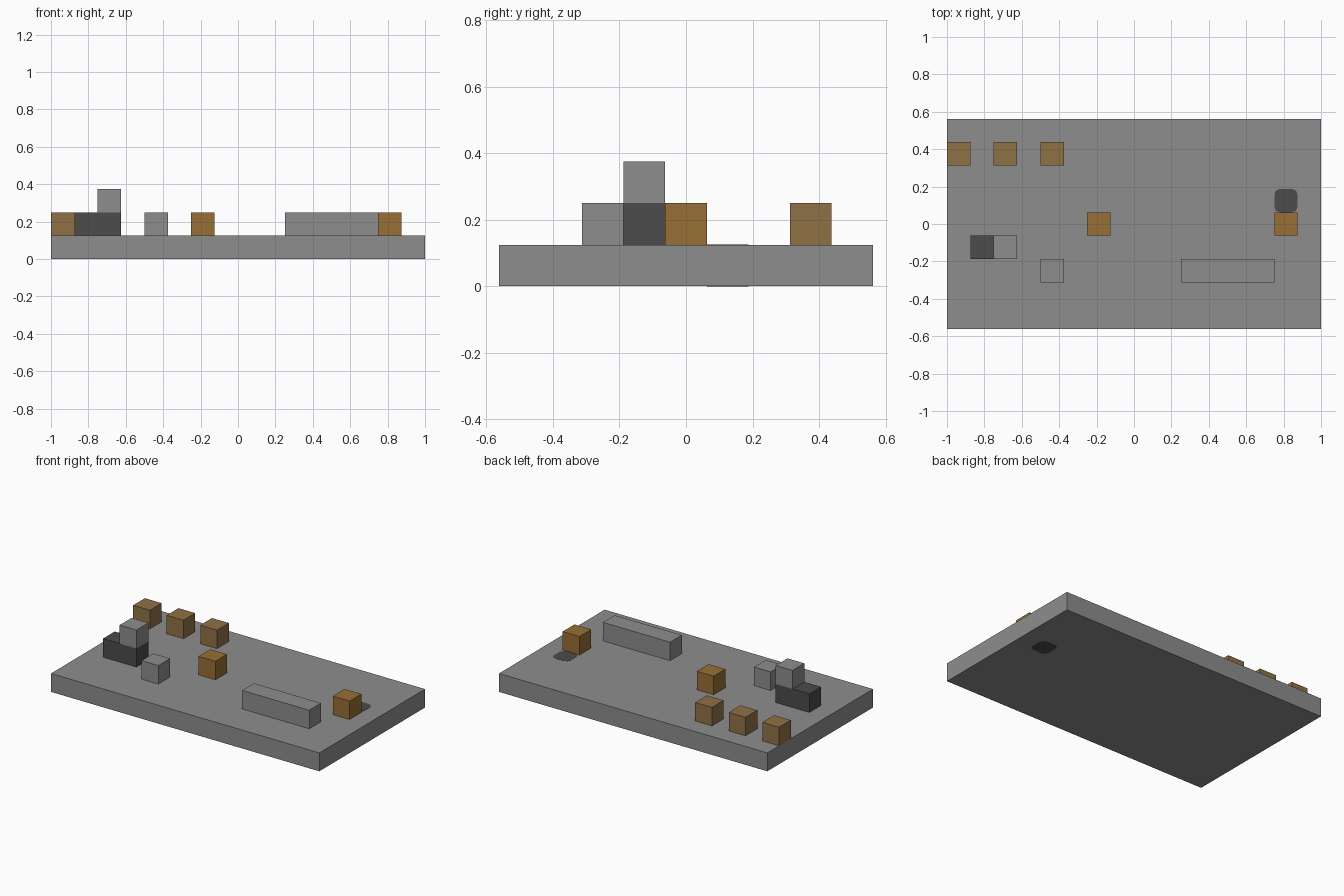
import bpy, bmesh
from mathutils import Matrix, Vector

cube = bpy.data.objects.get("Cube")
if cube:
    bpy.data.objects.remove(cube, do_unlink=True)

CELL = 0.125


def material(name, rgb):
    m = bpy.data.materials.new(name)
    m.use_nodes = True
    m.diffuse_color = (*rgb, 1)
    m.node_tree.nodes["Principled BSDF"].inputs["Base Color"].default_value = (*rgb, 1)
    return m


stone = material("stone grey", (0.27, 0.27, 0.27))
dark = material("dark grey", (0.072, 0.072, 0.072))
wood = material("brown wood", (0.28, 0.165, 0.062))
amber = material("amber wood", (0.31, 0.16, 0.036))


def box(name, lo, hi, mat, corner=0):
    """Box between two points, optionally with cut vertical corners."""
    lo, hi = Vector(lo), Vector(hi)
    bm = bmesh.new()
    bmesh.ops.create_cube(bm, size=1, matrix=Matrix.Translation((lo + hi) / 2)
                          @ Matrix.Diagonal((*(hi - lo), 1)))
    if corner:
        upright = [e for e in bm.edges if abs(e.verts[0].co.z - e.verts[1].co.z) > 0.01]
        bmesh.ops.bevel(bm, geom=upright, offset=corner, segments=2, profile=0.5, affect='EDGES')
    mesh = bpy.data.meshes.new(name)
    bm.to_mesh(mesh)
    bm.free()
    mesh.materials.append(mat)
    obj = bpy.data.objects.new(name, mesh)
    bpy.context.collection.objects.link(obj)
    return obj


def block(name, column, row, mat, length=1, level=1):
    """Block on the grid; rows are centred on y = 0."""
    lo = Vector((column, row - 0.5, level)) * CELL
    return box(name, lo, lo + Vector((length, 1, 1)) * CELL, mat)


# Ground slab, with a dark plug running through it
box("ground_slab", (-1, -0.5625, 0.001), (1, 0.5625, CELL), stone)
box("dark_plug", (0.75, 0.0625, 0), (0.875, 0.1875, CELL + 0.001), dark, corner=0.03)

# Row of wooden blocks at the back
for i, column in enumerate((-8, -6, -4)):
    block(f"wood_block_{i + 1}", column, 3, wood)

# Amber blocks along the middle
for i, column in enumerate((-2, 6)):
    block(f"amber_block_{i + 1}", column, 0, amber)

# Dark bench with a stone block on it
block("dark_bench", -7, -1, dark, length=2)
block("upper_stone_block", -6, -1, stone, level=2)

# Stone pieces near the front
block("stone_block", -4, -2, stone)
block("stone_wall", 2, -2, stone, length=4)
